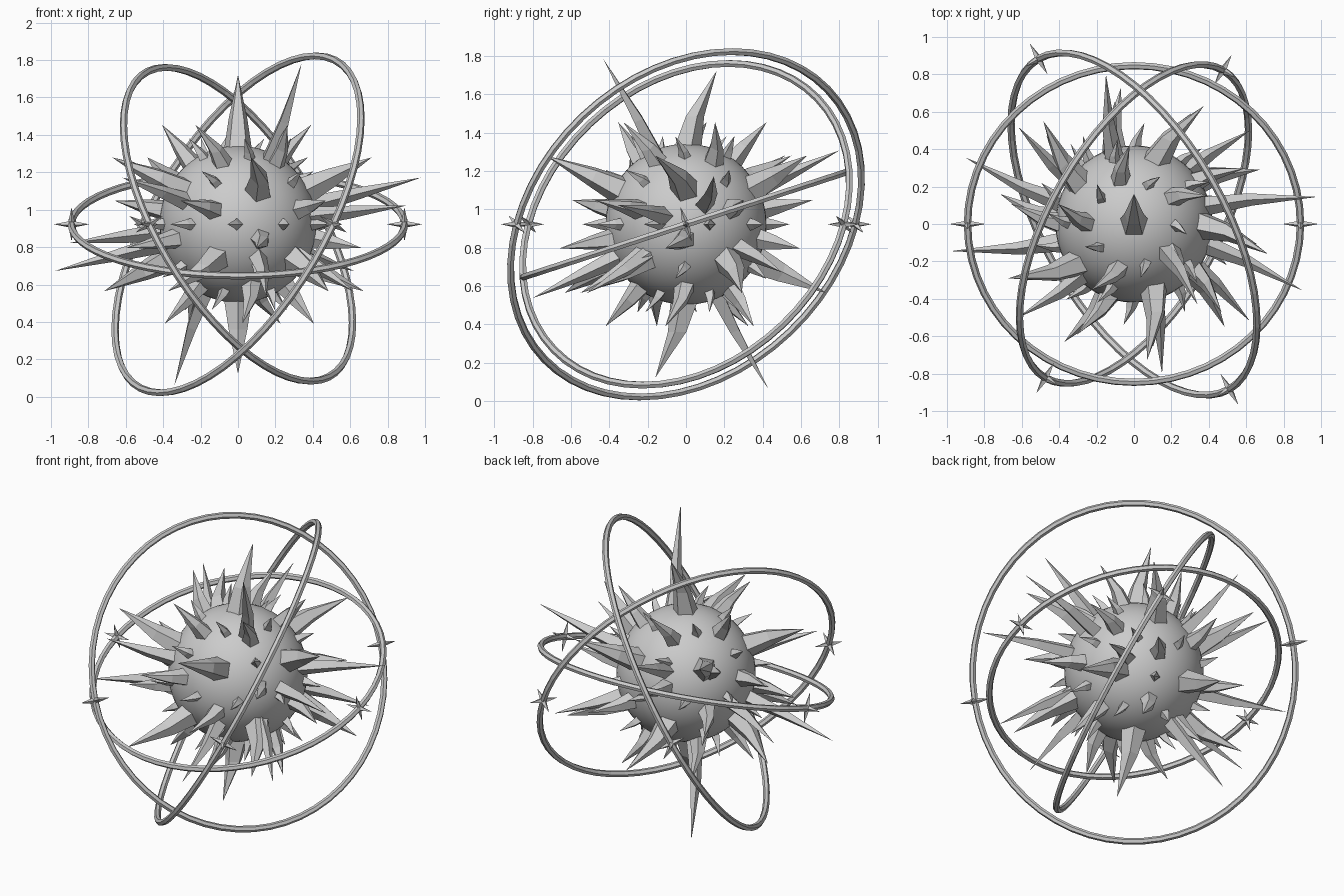
import bpy, bmesh
from math import radians, sin, cos, pi
from mathutils import Vector, Matrix

if "Cube" in bpy.data.objects:
    bpy.data.objects.remove(bpy.data.objects["Cube"])

CZ = 0.922
CENTRE = Vector((0, 0, CZ))
Z = Vector((0, 0, 1))


def make_object(name, bm):
    bmesh.ops.recalc_face_normals(bm, faces=bm.faces)
    me = bpy.data.meshes.new(name)
    bm.to_mesh(me)
    bm.free()
    ob = bpy.data.objects.new(name, me)
    bpy.context.collection.objects.link(ob)
    ob.location = CENTRE
    return ob


def side_axis(n):
    t = n.cross(Z)
    if t.length < 0.01:
        t = n.cross(Vector((1, 0, 0)))
    return t.normalized()


def add_spike(bm, n, tip, radius, sides):
    """Faceted thorn: base ring inside the core, a bent middle ring, a tip."""
    t = side_axis(n)
    b = n.cross(t)
    base = n * 0.39
    along = (tip - base).dot(n)
    lean = (tip - base) - n * along
    rings = []
    for f, r, l in ((0, 1, 0), (0.42, 0.66, 0.26)):
        c = base + n * along * f + lean * l
        rings.append([bm.verts.new(c + (t * cos(a) + b * sin(a)) * radius * r)
                      for a in (2 * pi * i / sides for i in range(sides))])
    top = bm.verts.new(tip)
    lo, hi = rings
    for i in range(sides):
        j = (i + 1) % sides
        bm.faces.new((lo[i], lo[j], hi[j], hi[i]))
        bm.faces.new((hi[i], hi[j], top))
    bm.faces.new(lo[::-1])


# smooth core
bm = bmesh.new()
bmesh.ops.create_uvsphere(bm, u_segments=48, v_segments=24, radius=0.42)
for f in bm.faces:
    f.smooth = True
make_object("core", bm)

# spike directions: corners, face centres and edge centres of an icosahedron
ico = bmesh.new()
bmesh.ops.create_icosphere(ico, subdivisions=1, radius=1)
corners = [v.co.normalized() for v in ico.verts]
faces = [f.calc_center_median().normalized() for f in ico.faces]
edges = [((e.verts[0].co + e.verts[1].co) / 2).normalized() for e in ico.edges]
ico.free()

for name, dirs, length, radius, sides in (
        ("large_spikes", corners, 0.80, 0.08, 5),
        ("medium_spikes", faces, 0.67, 0.06, 5),
        ("small_spikes", edges, 0.54, 0.038, 4)):
    bm = bmesh.new()
    for n in dirs:
        tip = n * length + side_axis(n) * 0.40 * (length - 0.40)
        add_spike(bm, n, tip, radius, sides)
    make_object(name, bm)

# long thin spikes in opposite pairs
bm = bmesh.new()
for tip in ((0.34, -0.43, 0.86), (0.98, 0.145, 0.25), (0.90, -0.355, 0.10),
            (-0.15, 0.80, 0.385), (0.62, 0.50, -0.25), (0.62, -0.52, -0.36)):
    for s in (1, -1):
        p = Vector(tip) * s
        n = (p.normalized() - side_axis(p) * 0.1).normalized()
        add_spike(bm, n, p, 0.052, 4)
make_object("long_spikes", bm)


def orbit_ring(name, R, r=0.02, seg=56, sides=6):
    bm = bmesh.new()
    loops = []
    for i in range(seg):
        a = 2 * pi * i / seg
        d = Vector((cos(a), sin(a), 0))
        loops.append([bm.verts.new(d * (R + r * cos(2 * pi * k / sides))
                                   + Z * r * sin(2 * pi * k / sides))
                      for k in range(sides)])
    for i in range(seg):
        p, q = loops[i], loops[(i + 1) % seg]
        for k in range(sides):
            m = (k + 1) % sides
            bm.faces.new((p[k], q[k], q[m], p[m]))
    return make_object(name, bm)


def star_pair(name, R, size=0.095, thin=0.02):
    """Six-pointed stars on opposite sides of a ring."""
    bm = bmesh.new()
    for s in (1, -1):
        for axis in range(3):
            pts = []
            for k in range(3):
                for sg in (1, -1):
                    v = Vector((R * s, 0, 0))
                    v[k] += sg * (size if k == axis else thin)
                    pts.append(bm.verts.new(v))
            for a in pts[0:2]:
                for b in pts[2:4]:
                    for c in pts[4:6]:
                        bm.faces.new((a, b, c))
    return make_object(name, bm)


# three tilted orbit rings, each with two stars
for name, R, tilt, turn in (("inner", 0.89, 18, 0), ("middle", 0.95, 62, 60),
                            ("outer", 1.02, 62, -60)):
    M = Matrix.Rotation(radians(turn), 4, 'Z') @ Matrix.Rotation(radians(tilt), 4, 'X')
    for ob in (orbit_ring(name + "_ring", R), star_pair(name + "_stars", R)):
        ob.rotation_euler = M.to_euler()
